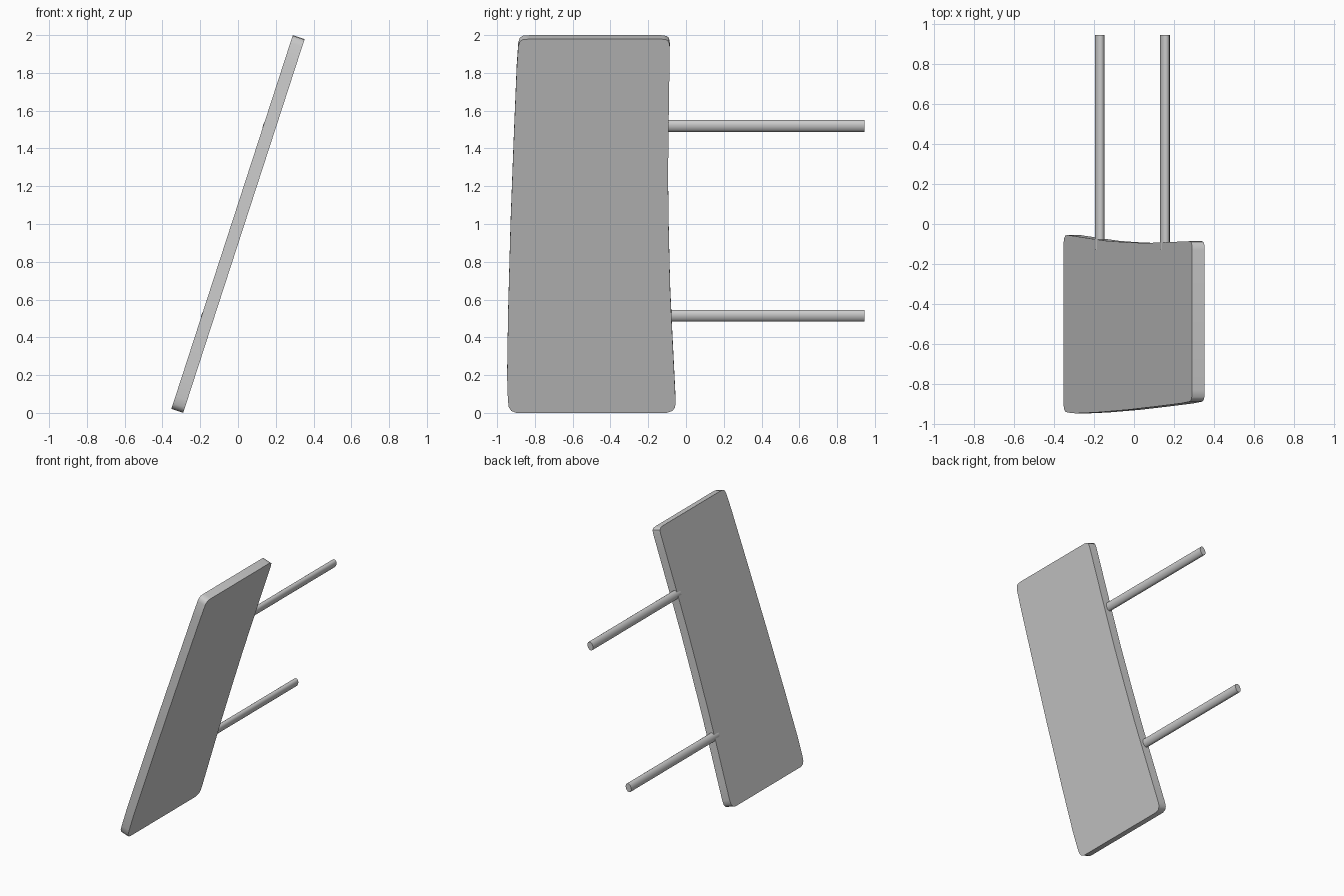
import bpy, bmesh, math
from mathutils import Matrix

if "Cube" in bpy.data.objects:
    bpy.data.objects.remove(bpy.data.objects["Cube"])

# Tilted frame: local x = board thickness, y = width, z = along the board
TILT = Matrix.Translation((0, 0, 1)) @ Matrix.Rotation(math.radians(18), 4, 'Y')


def prism(name, ring, step, angle):
    """Sweep a ring of points by a step, cap both ends, tilt into place."""
    bm = bmesh.new()
    face = bm.faces.new([bm.verts.new(p) for p in ring])
    moved = bmesh.ops.extrude_face_region(bm, geom=[face], use_keep_orig=True)
    bmesh.ops.translate(bm, vec=step,
                        verts=[g for g in moved['geom'] if isinstance(g, bmesh.types.BMVert)])
    bmesh.ops.recalc_face_normals(bm, faces=bm.faces)
    bm.transform(TILT)
    mesh = bpy.data.meshes.new(name)
    bm.to_mesh(mesh)
    bm.free()
    obj = bpy.data.objects.new(name, mesh)
    bpy.context.collection.objects.link(obj)
    bpy.ops.object.select_all(action='DESELECT')
    obj.select_set(True)
    bpy.context.view_layer.objects.active = obj
    bpy.ops.object.shade_smooth_by_angle(angle=math.radians(angle))
    return obj


# Paddle board outline: (y, distance along the board)
outline = [
    (-0.90, -1.04), (-0.925, -1.03), (-0.938, -1.01), (-0.943, -0.97),
    (-0.947, -0.84), (-0.942, -0.50), (-0.929, 0.0), (-0.911, 0.50),
    (-0.896, 0.88), (-0.888, 1.00), (-0.880, 1.025), (-0.865, 1.037),
    (-0.83, 1.04), (-0.13, 1.04), (-0.103, 1.036), (-0.090, 1.025),
    (-0.086, 1.00), (-0.088, 0.85), (-0.093, 0.50), (-0.095, 0.25),
    (-0.091, -0.05), (-0.084, -0.35), (-0.073, -0.60), (-0.061, -0.85),
    (-0.055, -0.98), (-0.058, -1.01), (-0.072, -1.03), (-0.10, -1.04),
]
T = 0.066
prism("paddle_board", [(-T / 2, y, s) for y, s in outline], (T, 0, 0), 40)

# Two oval rods running back from the board edge
for name, s in (("lower_rod", -0.515), ("upper_rod", 0.541)):
    ring = [(-0.013 + 0.023 * math.cos(a), -0.13, s + 0.033 * math.sin(a))
            for a in (2 * math.pi * i / 16 for i in range(16))]
    prism(name, ring, (0, 1.075, 0), 40)
